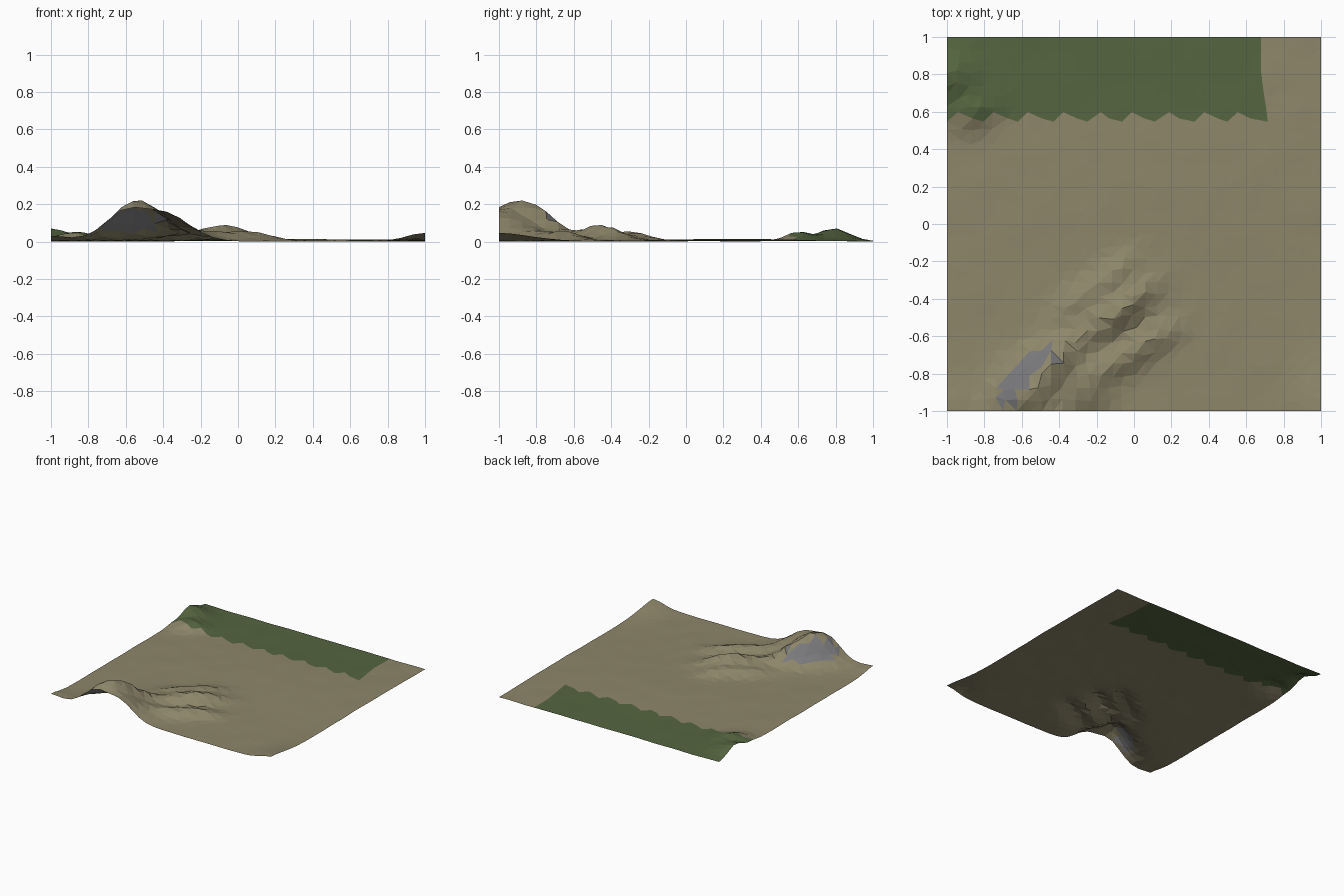
import bpy, bmesh, math, random
from mathutils import noise, Vector

if "Cube" in bpy.data.objects:
    bpy.data.objects.remove(bpy.data.objects["Cube"])

random.seed(4)
CELLS = 32

# hills: x, y, height, long radius, short radius, ridge angle in degrees
HILLS = [
    (-0.53, -0.86, 0.155, 0.15, 0.085, 50),   # main peak
    (-0.38, -1.02, 0.140, 0.15, 0.105, 50),   # front peak
    (-0.62, -1.00, 0.070, 0.14, 0.12, 60),    # left shoulder
    (-0.42, -0.72, 0.050, 0.11, 0.06, 40),
    (-0.13, -0.50, 0.078, 0.14, 0.065, 35),   # middle ridge
    (0.02, -0.38, 0.035, 0.10, 0.05, 40),
    (-0.10, -0.74, 0.045, 0.16, 0.055, 30),   # lower ridge
    (0.10, -0.62, 0.035, 0.11, 0.05, 30),
    (-0.28, -0.40, 0.035, 0.14, 0.05, 35),    # back ridge
    (-0.10, -0.27, 0.036, 0.11, 0.05, 40),
    (-1.00, 0.79, 0.072, 0.11, 0.085, 0),     # back left knoll
    (-0.86, 0.60, 0.050, 0.09, 0.06, 20),
    (1.00, -1.00, 0.045, 0.17, 0.10, 90),     # corner rises
    (-1.00, -1.00, 0.030, 0.10, 0.08, 45),
    (0.35, 0.25, 0.012, 0.60, 0.40, 0),       # gentle swell in the plain
]


def height(x, y):
    z = 0.016 + 0.003 * noise.noise(Vector((x * 6, y * 6, 0.3)))
    for hx, hy, h, ra, rb, deg in HILLS:
        a = math.radians(deg)
        u = ((x - hx) * math.cos(a) + (y - hy) * math.sin(a)) / ra
        v = ((y - hy) * math.cos(a) - (x - hx) * math.sin(a)) / rb
        z += h * math.exp(-0.5 * (u * u + v * v))
    return z


def material(name, rgb):
    m = bpy.data.materials.new(name)
    m.diffuse_color = (*rgb, 1)
    m.use_nodes = True
    m.node_tree.nodes["Principled BSDF"].inputs["Base Color"].default_value = m.diffuse_color
    return m


# jittered grid sheet
bm = bmesh.new()
bmesh.ops.create_grid(bm, x_segments=CELLS, y_segments=CELLS, size=1)
step = 2 / CELLS
for v in bm.verts:
    gx, gy = v.co.x, v.co.y
    x, y = gx, gy
    on_edge_row = abs(gy - 0.5625) < 0.01 and gx < 0.7
    on_edge_col = abs(gx - 0.6875) < 0.01 and gy > 0.55
    if abs(gx) < 0.99:
        x += random.uniform(-0.014, 0.014)
        if on_edge_col:
            x = 0.68 + 0.15 * max(0, 0.8 - gy)
    if abs(gy) < 0.99:
        y += random.uniform(-0.014, 0.014)
        if on_edge_row:      # scalloped meadow border
            y = 0.57 + 0.03 * math.cos((gx + 0.74) / (3 * step) * 2 * math.pi)
    v.co = (x, y, height(x, y))
low = min(v.co.z for v in bm.verts)
for v in bm.verts:
    v.co.z -= low

# colours: meadow by position, rock on the steep faces
for f in bm.faces:
    c = f.calc_center_median()
    f.material_index = 0
    gx = sum(v.co.x for v in f.verts) / 4
    if c.y > 0.57 and gx < 0.69:
        f.material_index = 1
bmesh.ops.triangulate(bm, faces=bm.faces[:], quad_method='SHORT_EDGE')
bm.normal_update()
for f in bm.faces:
    c = f.calc_center_median()
    if f.normal.z < 0.72 and c.y < -0.6:
        f.material_index = 2
    f.smooth = False

mesh = bpy.data.meshes.new("terrain")
bm.to_mesh(mesh)
bm.free()
mesh.materials.append(material("dry_soil", (0.27, 0.24, 0.145)))
mesh.materials.append(material("meadow", (0.09, 0.13, 0.05)))
mesh.materials.append(material("rock", (0.2, 0.2, 0.21)))
terrain = bpy.data.objects.new("terrain", mesh)
bpy.context.collection.objects.link(terrain)
